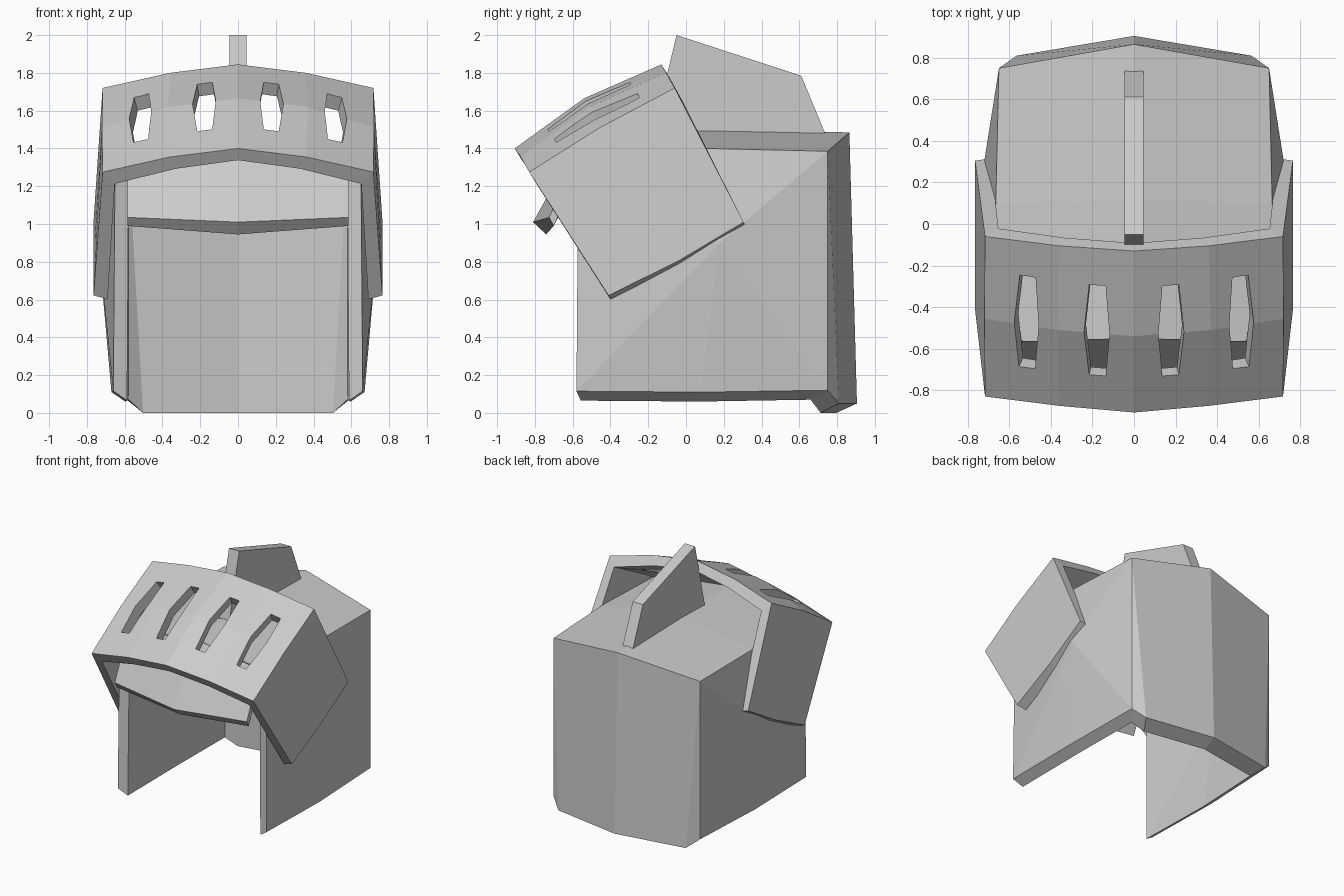
import bpy, bmesh
from math import radians
from mathutils import Matrix

cube = bpy.data.objects.get("Cube")
if cube:
    bpy.data.objects.remove(cube)

steel = bpy.data.materials.new("plain steel grey")
steel.use_nodes = True
GREY = (0.6, 0.6, 0.6, 1)
steel.diffuse_color = GREY
steel.node_tree.nodes["Principled BSDF"].inputs["Base Color"].default_value = GREY


def finish(name, bm):
    bmesh.ops.recalc_face_normals(bm, faces=bm.faces)
    mesh = bpy.data.meshes.new(name)
    bm.to_mesh(mesh)
    bm.free()
    mesh.materials.append(steel)
    obj = bpy.data.objects.new(name, mesh)
    bpy.context.collection.objects.link(obj)
    return obj


def thick_sheet(name, pts, faces, inner):
    """Mirrored half sheet, doubled by its inner skin and closed along the rim."""
    bm = bmesh.new()
    for side in (1, -1):
        skins = []
        for skin in (lambda p: p, inner):
            verts = {}
            for key, p in pts.items():
                x, y, z = skin(p)
                verts[key] = bm.verts.new((side * x, y, z))
            skins.append(verts)
            for f in faces:
                bm.faces.new([verts[k] for k in f])
        # rim: edges used by one face only, except on the centre line
        edges = [(f[i - 1], f[i]) for f in faces for i in range(len(f))]
        for a, b in edges:
            shared = (b, a) in edges or edges.count((a, b)) > 1
            if not shared and max(pts[a][0], pts[b][0]) > 0:
                bm.faces.new([skins[0][a], skins[0][b], skins[1][b], skins[1][a]])
    bmesh.ops.remove_doubles(bm, verts=bm.verts, dist=0.0005)
    return finish(name, bm)


# Helmet shell: bulged cheek walls, angled back and low pitched roof
shell = {
    "front_low": (0.66, -0.58, 0.115), "front_top": (0.65, -0.57, 1.39),
    "mid_low": (0.67, 0.08, 0.11), "mid_top": (0.665, 0.1, 1.4),
    "bulge": (0.74, 0.18, 0.9),
    "back_low": (0.65, 0.75, 0.12), "back_top": (0.65, 0.75, 1.385),
    "heel": (0.565, 0.81, 0.05), "nape": (0, 0.905, 0.05),
    "crown_back": (0, 0.865, 1.485), "crown": (0, 0.12, 1.5),
    "crown_front": (0, -0.55, 1.48),
}
ring = ["front_low", "mid_low", "back_low", "back_top", "mid_top", "front_top"]
shell_faces = [("bulge", ring[i - 1], ring[i]) for i in range(len(ring))]
shell_faces += [
    ("back_low", "heel", "back_top"),
    ("heel", "nape", "crown_back", "back_top"),
    ("back_top", "crown_back", "crown", "mid_top"),
    ("mid_top", "crown", "crown_front", "front_top"),
]
thick_sheet("helmet_shell", shell, shell_faces,
            lambda p: (p[0] * 0.89, p[1] * (0.88 if p[1] > 0 else 0.96), p[2] - 0.05))

# Brow plate sloping down in front of the face opening
brow = {
    "top": (0, -0.55, 1.478), "top_side": (0.585, -0.56, 1.4),
    "lip": (0, -0.81, 1.01), "lip_side": (0.585, -0.725, 1.035),
}
thick_sheet("brow_plate", brow, [("top", "lip", "lip_side", "top_side")],
            lambda p: (p[0], p[1] + (0.07 if p[0] == 0 else 0.025),
                       p[2] - (0.065 if p[0] == 0 else 0.045)))

# Raised visor: three rows across the depth, four columns from centre to cheek
rows = {
    "back": [(0, -0.13, 1.845), (0.36, -0.105, 1.8), (0.717, -0.06, 1.72), (0.765, 0.305, 1.01)],
    "mid": [(0, -0.54, 1.665), (0.37, -0.51, 1.62), (0.72, -0.456, 1.51), (0.765, -0.04, 0.805)],
    "front": [(0, -0.907, 1.4), (0.36, -0.875, 1.355), (0.717, -0.83, 1.275), (0.765, -0.41, 0.622)],
}
visor_pts = {(r, i): p for r, row in rows.items() for i, p in enumerate(row)}
visor_faces = [((a, i), (b, i), (b, i + 1), (a, i + 1))
               for a, b in (("back", "mid"), ("mid", "front")) for i in range(3)]


def visor_inner(p):
    x, y, z = p
    if x > 0.74:
        return x - 0.075, y + 0.01, z - 0.02
    return x * 0.91, y + 0.038, z - 0.062


visor = thick_sheet("visor", visor_pts, visor_faces, visor_inner)


# Breathing slits: long six-sided holes cut square to the visor
def prism(bm, outline, half, matrix):
    loops = [[bm.verts.new(matrix @ Matrix.Translation((x, y, s * half)).translation)
              for x, y in outline] for s in (-1, 1)]
    for loop in loops:
        bm.faces.new(loop)
    for i in range(len(outline)):
        bm.faces.new([loops[0][i - 1], loops[0][i], loops[1][i], loops[1][i - 1]])


slit = [(-0.04, -0.25), (0.04, -0.25), (0.062, 0), (0.04, 0.25), (-0.04, 0.25), (-0.062, 0)]
bm = bmesh.new()
for side in (1, -1):
    for x, y, z, tilt in ((0.178, -0.52, 1.635, 7), (0.517, -0.48, 1.575, 13)):
        place = (Matrix.Translation((side * x, y, z)) @ Matrix.Rotation(radians(30), 4, "X")
                 @ Matrix.Rotation(radians(side * tilt), 4, "Y"))
        prism(bm, slit, 0.16, place)
cutter = finish("slit_cutter", bm)
cutter.hide_render = True
cut = visor.modifiers.new("slits", "BOOLEAN")
cut.operation = "DIFFERENCE"
cut.solver = "EXACT"
cut.object = cutter
bpy.context.view_layer.objects.active = visor
bpy.ops.object.modifier_apply(modifier=cut.name)
bpy.data.objects.remove(cutter)

# Crest fin standing on the roof
bm = bmesh.new()
profile = [(-0.05, 2.0), (0.61, 1.785), (0.745, 1.46), (-0.18, 1.46)]
upright = Matrix(((0, 0, 1, 0), (1, 0, 0, 0), (0, 1, 0, 0), (0, 0, 0, 1)))
prism(bm, profile, 0.045, upright)
finish("crest_fin", bm)
